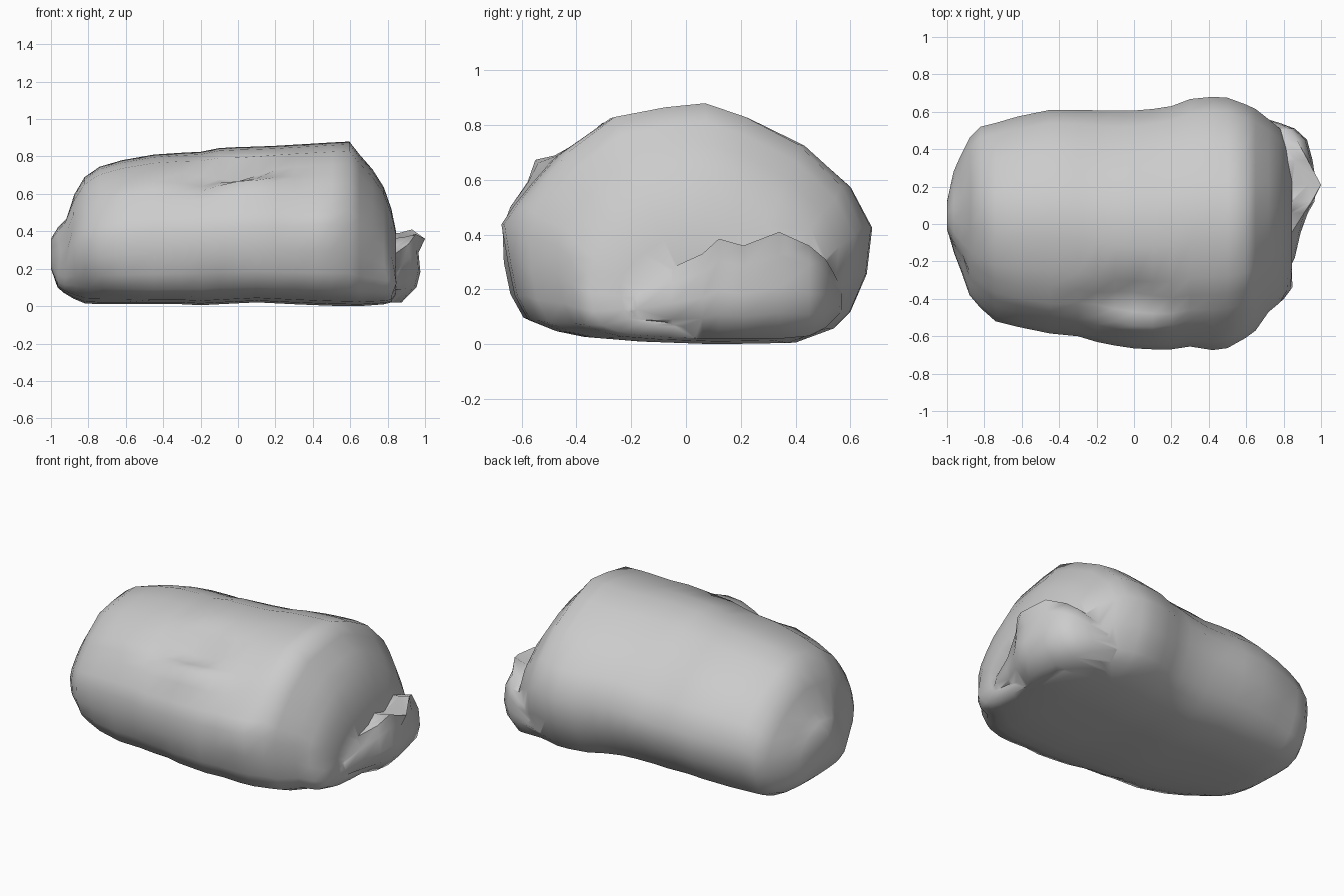
import bpy, bmesh, math
from mathutils import Vector


def loft(name, rings, pushes=()):
    """Skin closed rings of points, fan the ends, then push local dents and bumps."""
    bm = bmesh.new()
    rows = [[bm.verts.new(p) for p in ring] for ring in rings]
    n = len(rows[0])
    for a, b in zip(rows, rows[1:]):
        for i in range(n):
            j = (i + 1) % n
            bm.faces.new((a[i], a[j], b[j], b[i]))
    for row in (rows[0], rows[-1]):
        mid = bm.verts.new(sum((v.co for v in row), Vector()) / n)
        for i in range(n):
            bm.faces.new((row[i], row[(i + 1) % n], mid))
    for centre, size, move in pushes:
        for v in bm.verts:
            d = v.co - Vector(centre)
            q = sum((d[k] / size[k]) ** 2 for k in range(3))
            v.co += Vector(move) * math.exp(-q)
    bmesh.ops.recalc_face_normals(bm, faces=bm.faces)
    mesh = bpy.data.meshes.new(name)
    bm.to_mesh(mesh)
    bm.free()
    ob = bpy.data.objects.new(name, mesh)
    bpy.context.collection.objects.link(ob)
    return ob


# Bale cross-section (y, z), shaped to each station
PROFILE = [(-.68, .43), (-.65, .51), (-.58, .6), (-.53, .655), (-.48, .705), (-.4, .76), (-.3, .83),
           (-.1, .865), (.06, .88), (.22, .83), (.43, .73), (.6, .58), (.68, .43),
           (.66, .26), (.6, .12), (.54, .06), (.4, .01), (.1, .005), (-.2, .015),
           (-.4, .03), (-.5, .05), (-.6, .09), (-.65, .18), (-.675, .3)]

# Stations along the bale: x, ymin, ymax, zmin, zmax
STATIONS = [(-1, -.03, .12, .2, .36), (-.965, -.17, .28, .1, .42), (-.93, -.27, .36, .07, .47),
            (-.88, -.38, .46, .04, .6), (-.82, -.45, .52, .015, .69), (-.74, -.52, .54, .01, .745),
            (-.62, -.55, .575, .01, .78), (-.45, -.585, .61, .01, .81), (-.3, -.6, .61, .01, .82),
            (-.2, -.63, .608, .005, .825), (-.1, -.65, .606, .01, .845), (0, -.665, .607, .015, .85),
            (.1, -.67, .615, .02, .853), (.2, -.67, .63, .015, .857), (.3, -.655, .668, .01, .863),
            (.42, -.655, .68, .005, .87), (.5, -.645, .675, .002, .875), (.595, -.61, .64, 0, .88),
            (.65, -.57, .615, 0, .81), (.72, -.47, .56, .005, .73), (.78, -.42, .51, .01, .635),
            (.82, -.35, .44, .02, .52), (.845, -.24, .33, .06, .4)]


def station_ring(x, y0, y1, z0, z1):
    return [(x, y0 + (y + .68) / 1.36 * (y1 - y0), z0 + (z - .005) / .875 * (z1 - z0))
            for y, z in PROFILE]


# Folded dent with its lip, side nub, end tucks and softened lower edges
PUSHES = [((-.02, -.41, .74), (.17, .08, .09), (0, .04, -.07)),
          ((.05, -.53, .65), (.2, .05, .06), (0, -.025, .04)),
          ((-.24, -.46, .69), (.07, .06, .07), (0, .03, -.03)),
          ((.46, -.655, .43), (.06, .05, .06), (0, -.03, .02)),
          ((-.94, -.2, .3), (.04, .08, .1), (.03, .03, 0)),
          ((-.91, .05, .52), (.05, .2, .08), (.02, 0, -.01)),
          ((-.15, -.6, .1), (.15, .1, .08), (0, .03, .01)),
          ((-.82, -.42, .06), (.2, .18, .12), (.02, .05, .02)),
          ((-.3, .54, .06), (.4, .15, .12), (0, -.03, .02)),
          ((-.12, .5, .62), (.17, .12, .12), (0, -.02, -.03)),
          ((-.5, -.44, .66), (.22, .12, .12), (0, -.02, .02)),
          ((.8, -.36, .12), (.06, .05, .08), (.04, -.01, 0))]
body = loft("bale", [station_ring(*s) for s in STATIONS], PUSHES)

# Rumpled flap bulging from the right end: y, outer x, ridge x, ridge z, bottom z
FLAP = [(-.3, .8, .77, .14, .08), (-.18, .86, .8, .21, .05), (-.05, .89, .84, .28, .03),
        (.06, .93, .91, .33, .02), (.12, .965, .95, .385, .02), (.21, .975, 1.0, .36, .02),
        (.34, .955, .93, .41, .02), (.45, .925, .87, .36, .03), (.51, .86, .83, .31, .06),
        (.54, .78, .76, .26, .09), (.57, .68, .66, .2, .12)]
rings = []
for y, xo, xr, zt, zb in FLAP:
    h = zt - zb
    rings.append([(.55, y, zb), (xo - .1, y, zb), (xo - .02, y, zb + h * .24), (xo, y, zb + h * .48),
                  (xo - .01, y, zb + h * .78), (xr, y, zt), (xr - .07, y, zb + h * .95),
                  (.55, y, zb + h * .9)])
flap = loft("end_flap", rings)
flap.hide_render = True

# Fuse the flap with the body into one skin
mod = body.modifiers.new("fuse_flap", "BOOLEAN")
mod.operation = "UNION"
mod.solver = "EXACT"
mod.object = flap
bpy.context.view_layer.objects.active = body
body.select_set(True)
bpy.ops.object.modifier_apply(modifier=mod.name)
bpy.data.objects.remove(flap)
bpy.ops.object.shade_smooth_by_angle(angle=math.radians(60))
